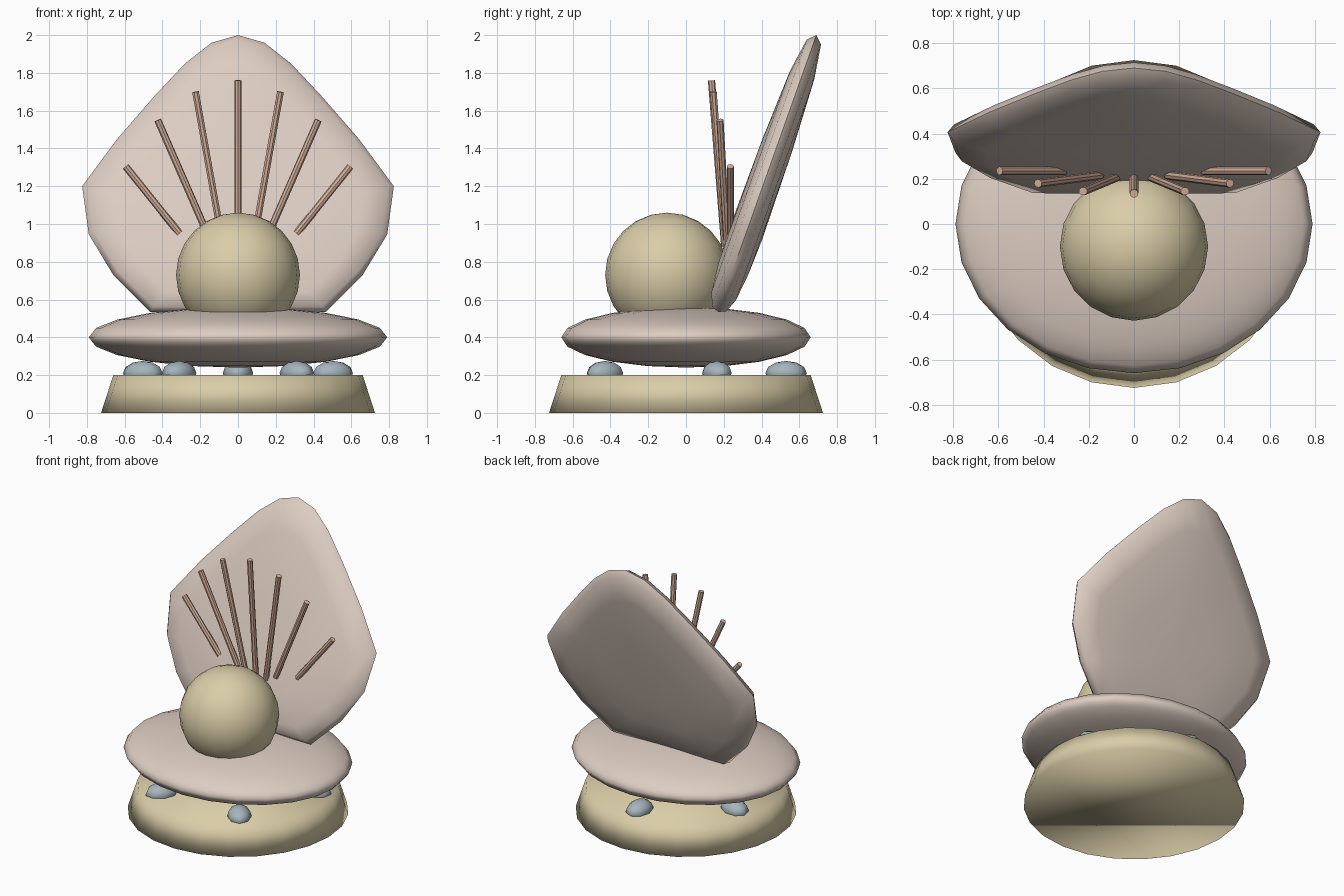
import bpy, bmesh, math
from mathutils import Vector

if "Cube" in bpy.data.objects:
    bpy.data.objects.remove(bpy.data.objects["Cube"])


def material(name, rgb):
    m = bpy.data.materials.new(name)
    m.diffuse_color = (*rgb, 1)
    m.use_nodes = True
    m.node_tree.nodes["Principled BSDF"].inputs["Base Color"].default_value = m.diffuse_color
    return m


SHELL = material("pale pink shell", (0.72, 0.61, 0.54))
SAND = material("sand", (0.70, 0.61, 0.39))
STONE = material("blue grey stone", (0.38, 0.46, 0.51))
RIB = material("coral pink", (0.68, 0.44, 0.33))


def finish(name, mat, angle=None):
    ob = bpy.context.object
    ob.name = name
    ob.data.materials.append(mat)
    if angle is None:
        bpy.ops.object.shade_smooth()
    else:
        bpy.ops.object.shade_smooth_by_angle(angle=math.radians(angle))
    return ob


def ellipsoid(name, mat, loc, scale, seg, rings, rot=0):
    bpy.ops.mesh.primitive_uv_sphere_add(segments=seg, ring_count=rings, radius=1,
                                         location=loc, rotation=(0, 0, rot))
    bpy.context.object.scale = scale
    return finish(name, mat)


def rod(name, mat, a, b, r):
    a, b = Vector(a), Vector(b)
    d = b - a
    bpy.ops.mesh.primitive_cylinder_add(vertices=8, radius=r, depth=d.length, location=(a + b) / 2)
    bpy.context.object.rotation_euler = d.to_track_quat('Z', 'Y').to_euler()
    return finish(name, mat, 40)


# Tapered base
bpy.ops.mesh.primitive_cone_add(vertices=24, radius1=0.725, radius2=0.66, depth=0.2, location=(0, 0, 0.1))
finish("base", SAND)

# Pebble feet in a ring of five
for i in range(5):
    a = math.radians(90 + 72 * i)
    ellipsoid(f"pebble_{i + 1}", STONE, (0.53 * math.cos(a), 0.53 * math.sin(a), 0.21),
              (0.11, 0.08, 0.065), 8, 6, a)

# Lower shell and pearl
ellipsoid("lower_shell", SHELL, (0, 0, 0.4), (0.79, 0.66, 0.16), 24, 10)
ellipsoid("pearl", SAND, (0, -0.1, 0.73), (0.328, 0.328, 0.33), 20, 12)

# Upper shell: half outline (x, z) mirrored, then domed in shrinking rings on both sides
half = [(0.465, 0.535), (0.66, 0.73), (0.79, 0.945), (0.825, 1.2), (0.64, 1.45),
        (0.44, 1.68), (0.28, 1.85), (0.14, 1.96)]
outline = half + [(0, 2.0)] + [(-x, z) for x, z in reversed(half)] + [(0, 0.535)]
tilt = math.atan2(0.52, 1.465)
normal = Vector((0, -math.cos(tilt), math.sin(tilt)))
CZ = 0.95


def shell_point(x, z, s, d):
    z = CZ + (z - CZ) * s
    return Vector((x * s, 0.17 + (z - 0.535) * math.tan(tilt), z)) + normal * d


layers = [(0.45, 0.085), (0.8, 0.068), (0.965, 0.04)]
layers = layers + [(1.0, 0.0)] + [(s, -d) for s, d in reversed(layers)]
bm = bmesh.new()
rings = [[bm.verts.new(shell_point(x, z, s, d)) for x, z in outline] for s, d in layers]
n = len(outline)
for r0, r1 in zip(rings, rings[1:]):
    for i in range(n):
        j = (i + 1) % n
        bm.faces.new((r0[i], r0[j], r1[j], r1[i]))
for ring, d in ((rings[0], 0.092), (rings[-1], -0.092)):
    c = bm.verts.new(shell_point(0, CZ, 0, d))
    for i in range(n):
        bm.faces.new((c, ring[i], ring[(i + 1) % n]))
bmesh.ops.recalc_face_normals(bm, faces=bm.faces)
me = bpy.data.meshes.new("upper_shell")
bm.to_mesh(me)
bm.free()
ob = bpy.data.objects.new("upper_shell", me)
bpy.context.collection.objects.link(ob)
bpy.ops.object.select_all(action='DESELECT')
ob.select_set(True)
bpy.context.view_layer.objects.active = ob
finish("upper_shell", SHELL, 60)

# Fan of ribs: base point and tip, mirrored left and right
rod("rib_middle", RIB, (0, 0.205, 0.88), (0, 0.135, 1.76), 0.019)
ribs = [((0.08, 0.205, 0.89), (0.225, 0.145, 1.70)),
        ((0.15, 0.215, 0.92), (0.425, 0.18, 1.55)),
        ((0.31, 0.235, 0.95), (0.595, 0.235, 1.305))]
for k, (a, b) in enumerate(ribs):
    for side, s in (("right", 1), ("left", -1)):
        rod(f"rib_{side}_{k + 1}", RIB, (a[0] * s, *a[1:]), (b[0] * s, *b[1:]), 0.019)
